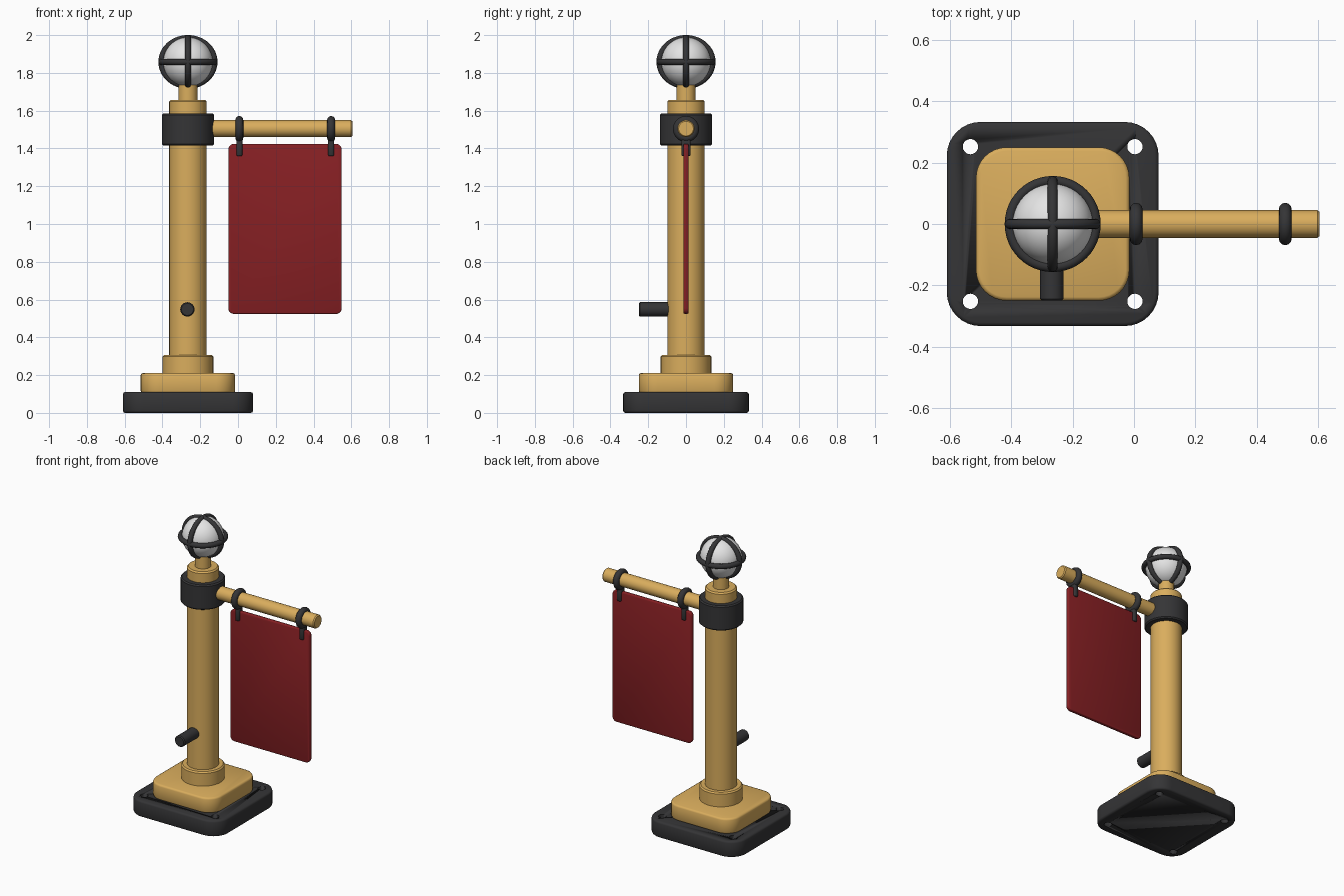
import bpy, bmesh, math
from mathutils import Matrix, Vector

if "Cube" in bpy.data.objects:
    bpy.data.objects.remove(bpy.data.objects["Cube"])

PX = -0.265  # pole axis


def mat(name, rgb):
    m = bpy.data.materials.new(name)
    m.diffuse_color = (*rgb, 1)
    m.use_nodes = True
    m.node_tree.nodes["Principled BSDF"].inputs["Base Color"].default_value = m.diffuse_color
    return m


gold = mat("warm gold", (0.70, 0.42, 0.11))
dark = mat("dark iron", (0.035, 0.035, 0.037))
red = mat("banner red", (0.24, 0.014, 0.017))
white = mat("lamp white", (0.78, 0.78, 0.78))


def finish(bm, name, m, loc=(0, 0, 0), angle=40):
    bmesh.ops.recalc_face_normals(bm, faces=bm.faces)
    me = bpy.data.meshes.new(name)
    bm.to_mesh(me)
    bm.free()
    me.materials.append(m)
    ob = bpy.data.objects.new(name, me)
    ob.location = loc
    bpy.context.collection.objects.link(ob)
    bpy.ops.object.select_all(action='DESELECT')
    ob.select_set(True)
    bpy.context.view_layer.objects.active = ob
    bpy.ops.object.shade_smooth_by_angle(angle=math.radians(angle))
    return ob


def lathe(name, profile, m, loc=(0, 0, 0), axis='Z', seg=48):
    bm = bmesh.new()
    vs = [bm.verts.new((r, 0, z)) for r, z in profile]
    es = [bm.edges.new(p) for p in zip(vs, vs[1:])]
    bmesh.ops.spin(bm, geom=vs + es, cent=(0, 0, 0), axis=(0, 0, 1),
                   angle=2 * math.pi, steps=seg)
    bmesh.ops.remove_doubles(bm, verts=bm.verts, dist=1e-5)
    if axis != 'Z':
        rot = Matrix.Rotation(math.pi / 2, 4, 'Y' if axis == 'X' else 'X')
        bm.transform(rot)
    return finish(bm, name, m, loc)


def rounded_slab(name, w, d, h, radius, bev, m, loc):
    """Rounded rectangle in XY extruded up by h, rims softened."""
    bm = bmesh.new()
    levels = [(0, bev), (bev * 0.3, bev * 0.3), (bev, 0),
              (h - bev, 0), (h - bev * 0.3, bev * 0.3), (h, bev)]
    rings = []
    for z, inset in levels:
        r = radius - inset
        ring = []
        for q, (sx, sy) in enumerate([(1, 1), (-1, 1), (-1, -1), (1, -1)]):
            for i in range(9):
                a = (q + i / 8) * math.pi / 2
                ring.append(bm.verts.new((sx * (w / 2 - radius) + r * math.cos(a),
                                          sy * (d / 2 - radius) + r * math.sin(a), z)))
        rings.append(ring)
    n = len(rings[0])
    for a, b in zip(rings, rings[1:]):
        for i in range(n):
            j = (i + 1) % n
            bm.faces.new((a[i], a[j], b[j], b[i]))
    bm.faces.new(rings[0][::-1])
    bm.faces.new(rings[-1])
    return finish(bm, name, m, loc, 50)


def torus(name, major, minor, m, loc, axis, zscale=1.0, seg=48):
    bm = bmesh.new()
    vs = [bm.verts.new((major + minor * math.cos(t * math.pi / 6), 0,
                        minor * math.sin(t * math.pi / 6))) for t in range(12)]
    es = [bm.edges.new((vs[i], vs[(i + 1) % 12])) for i in range(12)]
    bmesh.ops.spin(bm, geom=vs + es, cent=(0, 0, 0), axis=(0, 0, 1),
                   angle=2 * math.pi, steps=seg)
    bmesh.ops.remove_doubles(bm, verts=bm.verts, dist=1e-5)
    if axis != 'Z':
        bm.transform(Matrix.Rotation(math.pi / 2, 4, 'Y' if axis == 'X' else 'X'))
    bm.transform(Matrix.Diagonal((1, 1, zscale, 1)))
    return finish(bm, name, m, loc, 180)


# base plate with four bolt holes
plate = rounded_slab("base_plate", 0.69, 0.665, 0.11, 0.11, 0.012, dark, (PX, 0, 0))
for sx in (-1, 1):
    for sy in (-1, 1):
        cut = lathe("bolt_hole_cutter", [(0, -0.1), (0.025, -0.1), (0.025, 0.3), (0, 0.3)],
                    dark, (PX + sx * 0.268, sy * 0.252, 0), seg=20)
        cut.hide_render = True
        bpy.context.view_layer.objects.active = plate
        mod = plate.modifiers.new("hole", 'BOOLEAN')
        mod.operation = 'DIFFERENCE'
        mod.solver = 'EXACT'
        mod.object = cut
        bpy.ops.object.modifier_move_to_index(modifier="hole", index=0)
        bpy.ops.object.modifier_apply(modifier="hole")
        bpy.data.objects.remove(cut)

# gold plinth
rounded_slab("plinth", 0.50, 0.50, 0.106, 0.10, 0.012, gold, (PX, 0, 0.105))

# pole with foot collar, cap and neck
lathe("pole", [(0, 0.2), (0.134, 0.2), (0.134, 0.298), (0.126, 0.307), (0.099, 0.307),
               (0.099, 1.648), (0.09, 1.657), (0.05, 1.657), (0.05, 1.75), (0, 1.75)],
      gold, (PX, 0, 0))

# clamp band
lathe("clamp_band", [(0.09, 1.415), (0.13, 1.415), (0.138, 1.423), (0.138, 1.577),
                     (0.13, 1.585), (0.09, 1.585)], dark, (PX, 0, 0))

# lamp globe and cage
bm = bmesh.new()
bmesh.ops.create_uvsphere(bm, u_segments=40, v_segments=24, radius=0.131)
finish(bm, "lamp_globe", white, (PX, 0, 1.858), 180)
for ax, zs in (('X', 0.91), ('Y', 0.91), ('Z', 1.0)):
    torus("lamp_cage_" + ax.lower(), 0.140, 0.0165, dark, (PX, 0, 1.858), ax, zs)

# arm
lathe("banner_arm", [(0, 0.0), (0.045, 0.0), (0.045, 0.735), (0.039, 0.742), (0, 0.742)],
      gold, (-0.137, 0, 1.505), 'X', 32)

# hanging rings and clips
for x in (0.007, 0.493):
    torus("hanging_ring", 0.048, 0.021, dark, (x, 0, 1.503), 'X', seg=36)
    rounded_slab("banner_clip", 0.032, 0.05, 0.09, 0.012, 0.006, dark, (x, 0, 1.36))

# banner
flag = rounded_slab("banner", 0.60, 0.90, 0.026, 0.03, 0.006, red, (0.249, 0.013, 0.974))
flag.rotation_euler = (math.pi / 2, 0, 0)

# side peg
lathe("peg", [(0, 0.08), (0.038, 0.08), (0.038, 0.244), (0.032, 0.25), (0, 0.25)],
      dark, (PX - 0.003, 0, 0.548), 'Y', 24)
